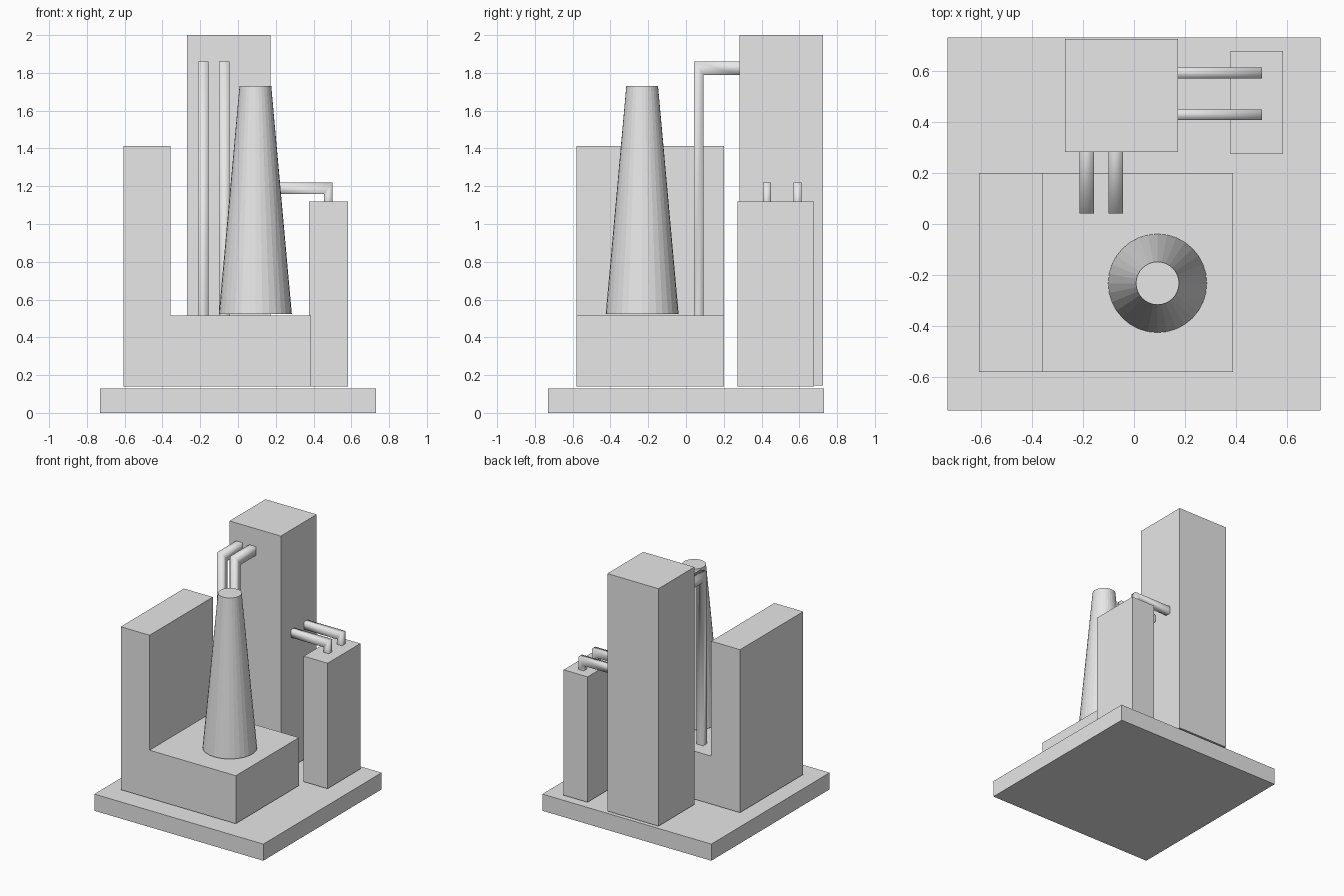
import bpy
import bmesh
from mathutils import Vector

if "Cube" in bpy.data.objects:
    bpy.data.objects.remove(bpy.data.objects["Cube"], do_unlink=True)

grey = bpy.data.materials.new("light_grey")
grey.use_nodes = True
colour = (0.8, 0.8, 0.8, 1)
grey.diffuse_color = colour
grey.node_tree.nodes["Principled BSDF"].inputs["Base Color"].default_value = colour


def finish(name, bm, smooth=False):
    bmesh.ops.recalc_face_normals(bm, faces=bm.faces[:])
    for face in bm.faces:
        face.smooth = smooth
    mesh = bpy.data.meshes.new(name)
    bm.to_mesh(mesh)
    bm.free()
    mesh.materials.append(grey)
    obj = bpy.data.objects.new(name, mesh)
    bpy.context.collection.objects.link(obj)
    return obj


def prism(name, outline, offset, smooth=False):
    """Extrude a flat outline along an offset vector."""
    bm = bmesh.new()
    face = bm.faces.new([bm.verts.new(p) for p in outline])
    result = bmesh.ops.extrude_face_region(bm, geom=[face], use_keep_orig=True)
    moved = [v for v in result["geom"] if isinstance(v, bmesh.types.BMVert)]
    bmesh.ops.translate(bm, verts=moved, vec=Vector(offset))
    return finish(name, bm, smooth)


def block(name, x, y, z):
    outline = [(x[0], y[0], z[0]), (x[1], y[0], z[0]),
               (x[1], y[1], z[0]), (x[0], y[1], z[0])]
    return prism(name, outline, (0, 0, z[1] - z[0]))


def elbow_pipe(name, rings):
    """Join square rings into a mitred, softly shaded pipe with open ends."""
    bm = bmesh.new()
    loops = [[bm.verts.new(p) for p in ring] for ring in rings]
    for a, b in zip(loops, loops[1:]):
        for i in range(4):
            j = (i + 1) % 4
            bm.faces.new((a[i], a[j], b[j], b[i]))
    return finish(name, bm, True)


# Ground slab and towers
block("base_slab", (-0.73, 0.73), (-0.73, 0.73), (0, 0.13))
block("tall_tower", (-0.27, 0.172), (0.282, 0.725), (0.145, 2.0))
block("short_tower", (0.377, 0.583), (0.273, 0.677), (0.14, 1.12))

# Stepped building: low hall with a high wing
step = [(-0.607, 0.14), (0.387, 0.14), (0.387, 0.515),
        (-0.358, 0.515), (-0.358, 1.413), (-0.607, 1.413)]
prism("stepped_building", [(x, -0.58, z) for x, z in step], (0, 0.78, 0))

# Tapered chimney
bm = bmesh.new()
bmesh.ops.create_cone(bm, cap_ends=True, segments=32,
                      radius1=0.193, radius2=0.084, depth=1.207)
bmesh.ops.translate(bm, verts=bm.verts[:], vec=(0.092, -0.232, 1.127))
finish("chimney", bm)

# Pipes from the tall tower down to the hall roof
for side, x in (("right", -0.185), ("left", -0.072)):
    w = 0.028
    path = [((0.282, 1.79), (0.282, 1.86)),
            ((0.092, 1.79), (0.042, 1.86)),
            ((0.092, 0.515), (0.042, 0.515))]
    elbow_pipe("hall_pipe_" + side,
               [[(x - w, *p), (x + w, *p), (x + w, *q), (x - w, *q)] for p, q in path])

# Pipes from the tall tower to the short tower
for side, y in (("front", 0.428), ("back", 0.591)):
    w = 0.021
    path = [((0.172, 1.16), (0.172, 1.22)),
            ((0.455, 1.16), (0.5, 1.22)),
            ((0.455, 1.12), (0.5, 1.12))]
    elbow_pipe("tower_pipe_" + side,
               [[(p[0], y - w, p[1]), (p[0], y + w, p[1]),
                 (q[0], y + w, q[1]), (q[0], y - w, q[1])] for p, q in path])
